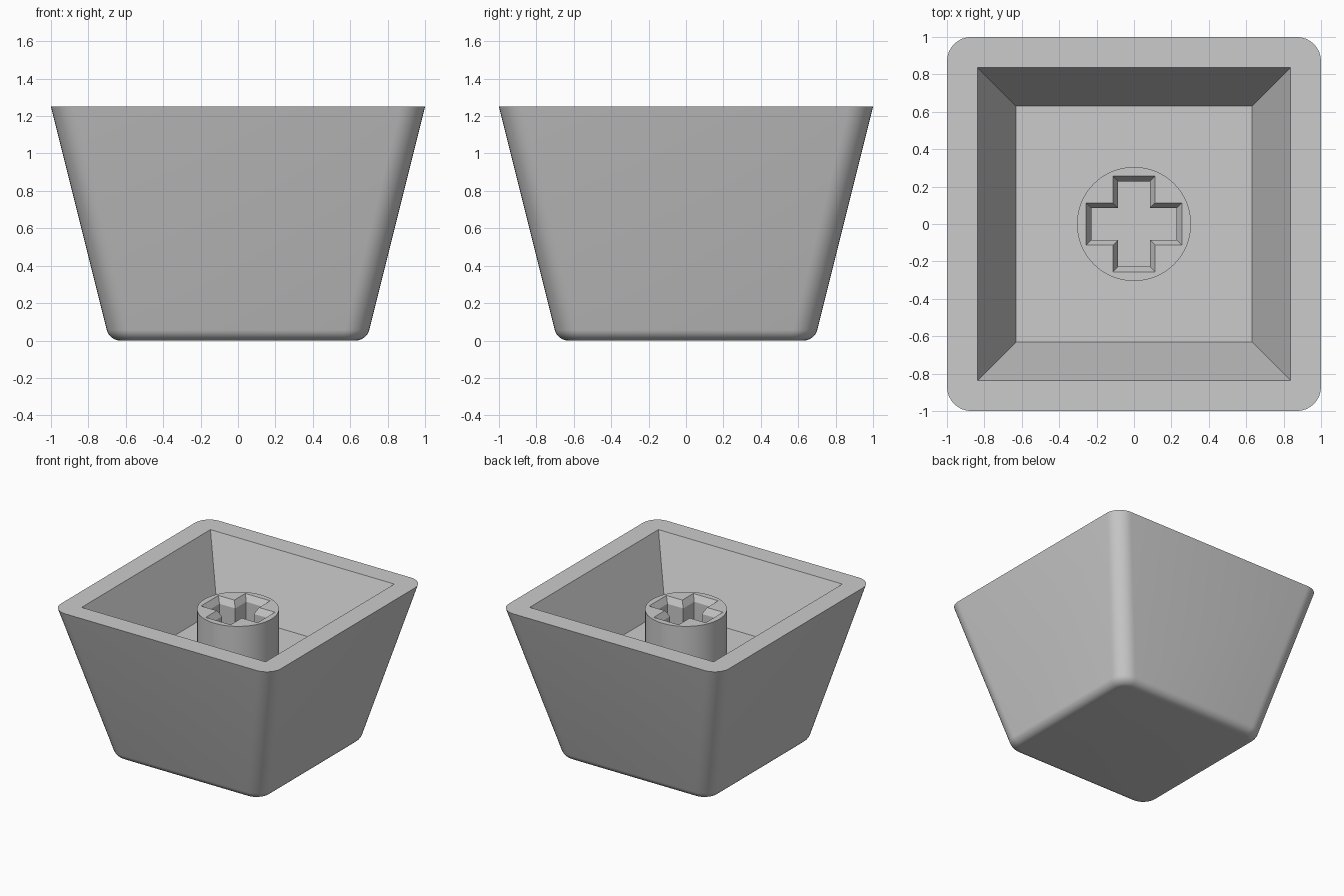
import bpy, bmesh, math

if "Cube" in bpy.data.objects:
    bpy.data.objects.remove(bpy.data.objects["Cube"])

HEIGHT, RIM_HALF, BASE_HALF, CORNER = 1.25, 1.0, 0.6875, 0.13
FLOOR_Z, STEM_TOP = 0.725, 1.14

grey = bpy.data.materials.new("grey plastic")
grey.diffuse_color = (0.6, 0.6, 0.6, 1)
grey.use_nodes = True
grey.node_tree.nodes["Principled BSDF"].inputs["Base Color"].default_value = grey.diffuse_color


def rounded_square(half, r, z, steps=8):
    """Loop of points round a square; r = 0 gives sharp corners."""
    pts = []
    for k in range(4):
        mid = math.pi / 4 + k * math.pi / 2
        cx = math.copysign(half - r, math.cos(mid))
        cy = math.copysign(half - r, math.sin(mid))
        for i in range(steps + 1):
            a = (k + i / steps) * math.pi / 2
            pts.append((cx + r * math.cos(a), cy + r * math.sin(a), z))
    return pts


def cross(length, width, z):
    """Twelve-point plus outline."""
    pts = []
    for k in range(4):
        c, s = round(math.cos(k * math.pi / 2)), round(math.sin(k * math.pi / 2))
        for x, y in ((length, -width), (length, width), (width, width)):
            pts.append((c * x - s * y, s * x + c * y, z))
    return pts


def loft(bm, loops):
    """Skin consecutive loops and return their vertices."""
    rows = [[bm.verts.new(p) for p in loop] for loop in loops]
    for a, b in zip(rows, rows[1:]):
        for i in range(len(a)):
            j = (i + 1) % len(a)
            bm.faces.new((a[i], a[j], b[j], b[i]))
    return rows


def finish(bm, name):
    bmesh.ops.remove_doubles(bm, verts=bm.verts[:], dist=1e-5)
    bmesh.ops.recalc_face_normals(bm, faces=bm.faces[:])
    mesh = bpy.data.meshes.new(name)
    bm.to_mesh(mesh)
    bm.free()
    mesh.materials.append(grey)
    ob = bpy.data.objects.new(name, mesh)
    bpy.context.collection.objects.link(ob)
    bpy.ops.object.select_all(action='DESELECT')
    ob.select_set(True)
    bpy.context.view_layer.objects.active = ob
    bpy.ops.object.shade_smooth_by_angle(angle=math.radians(25))


# Tapered shell: filleted base, sloping walls, flat rim and square cavity
bm = bmesh.new()
slope = (RIM_HALF - BASE_HALF) / HEIGHT
tilt = math.atan(slope)
fillet = 0.075
fz = fillet
# fillet centre lies one radius inside both the base plane and the wall
fx = BASE_HALF + slope * fz - fillet / math.cos(tilt)
loops = []
for i in range(9):
    a = -math.pi / 2 + (math.pi / 2 - tilt) * i / 8
    half, z = fx + fillet * math.cos(a), fz + fillet * math.sin(a)
    loops.append(rounded_square(half, CORNER - (BASE_HALF + slope * z - half), z))
loops += [rounded_square(RIM_HALF, CORNER, HEIGHT),
          rounded_square(0.836, 0, HEIGHT),
          rounded_square(0.63, 0, FLOOR_Z)]
rows = loft(bm, loops)
bm.faces.new(rows[0])
bm.faces.new(rows[-1])
finish(bm, "cap_shell")

# Round stem with a chamfered cross socket
bm = bmesh.new()
N = 64
circle = [(0.305 * math.cos(2 * math.pi * i / N), 0.305 * math.sin(2 * math.pi * i / N))
          for i in range(N)]
wall = loft(bm, [[(x, y, z) for x, y in circle] for z in (FLOOR_Z, STEM_TOP)])
socket = loft(bm, [cross(0.257, 0.113, STEM_TOP),
                   cross(0.228, 0.085, STEM_TOP - 0.05),
                   cross(0.228, 0.085, FLOOR_Z + 0.005)])
bm.faces.new(socket[-1])
edges = [bm.edges.get((row[i], row[i - 1]))
         for row in (wall[1], socket[0]) for i in range(len(row))]
bmesh.ops.triangle_fill(bm, edges=edges, use_beauty=True, use_dissolve=False)
finish(bm, "stem")
